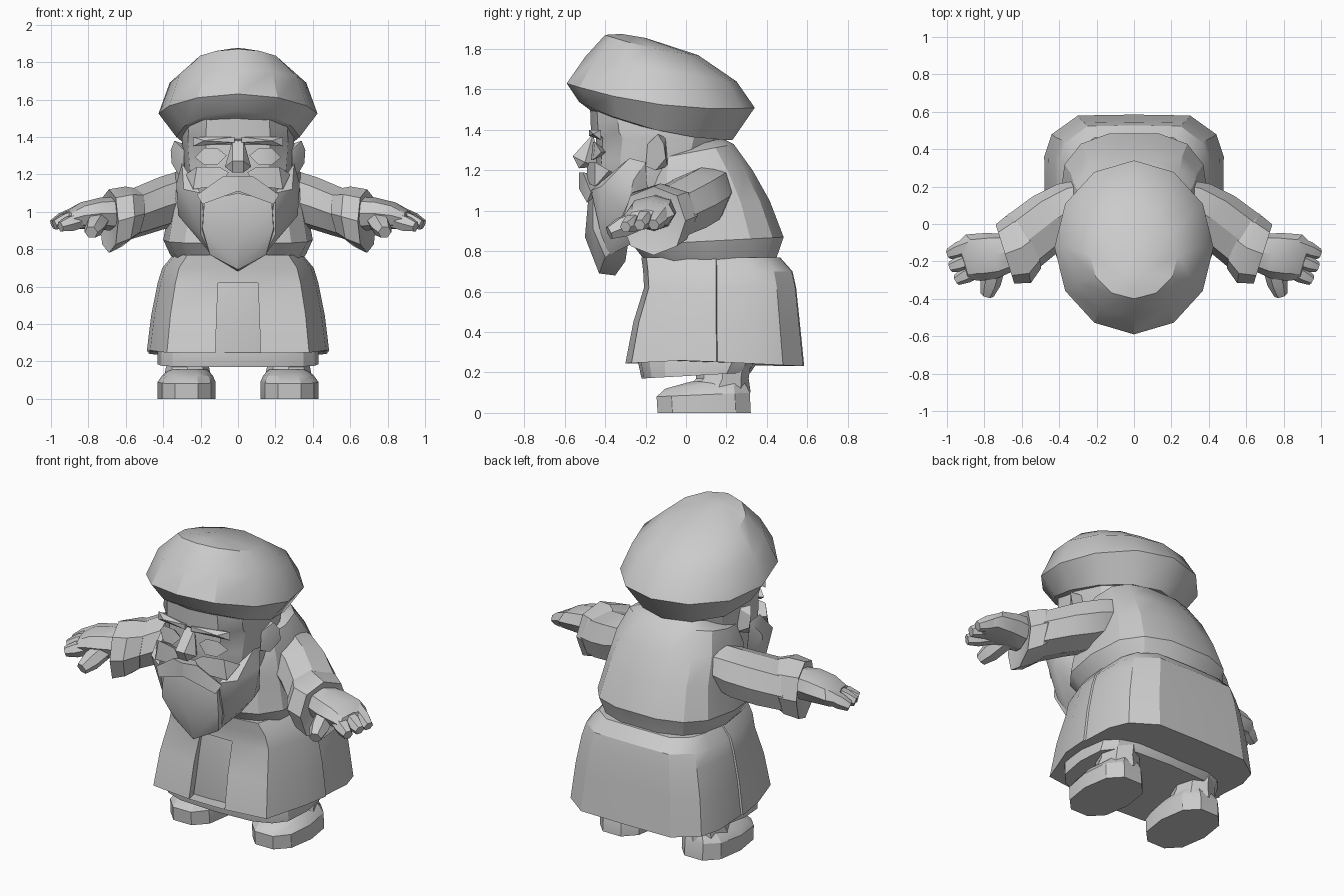
import bpy, bmesh, math
from mathutils import Vector

mat = bpy.data.materials.new("plain grey")
mat.diffuse_color = (0.6, 0.6, 0.6, 1)


def finish(name, bm, mirror=False):
    bmesh.ops.recalc_face_normals(bm, faces=bm.faces[:])
    me = bpy.data.meshes.new(name)
    bm.to_mesh(me)
    bm.free()
    me.materials.append(mat)
    ob = bpy.data.objects.new(name, me)
    bpy.context.collection.objects.link(ob)
    if mirror:
        ob.modifiers.new("mirror", 'MIRROR').use_mirror_merge = False
    bpy.ops.object.select_all(action='DESELECT')
    ob.select_set(True)
    bpy.context.view_layer.objects.active = ob
    bpy.ops.object.shade_smooth_by_angle(angle=math.radians(28))
    return ob


def loft(name, rings, n=10, power=1.0, mirror=False):
    """Rings are (centre, half axis u, half axis v, sag); power < 1 is boxier."""
    def sp(t):
        return 0 if abs(t) < 1e-6 else math.copysign(abs(t) ** power, t)
    bm = bmesh.new()
    rows = []
    for c, u, v, sag in rings:
        row = []
        for i in range(n):
            a = 2 * math.pi * i / n
            p = Vector(c) + Vector(u) * sp(math.cos(a)) + Vector(v) * sp(math.sin(a))
            p.z -= sag * math.cos(a) ** 2
            row.append(bm.verts.new(p))
        rows.append(row)
    for a, b in zip(rows, rows[1:]):
        for i in range(n):
            j = (i + 1) % n
            bm.faces.new((a[i], a[j], b[j], b[i]))
    bm.faces.new(rows[0])
    bm.faces.new(rows[-1])
    return finish(name, bm, mirror)


def level(zf, zb, yf, yb, rx, x=0, sag=0):
    """Ring from its front and back heights, front and back y, half width."""
    return ((x, (yf + yb) / 2, (zf + zb) / 2), (rx, 0, 0),
            (0, (yb - yf) / 2, (zb - zf) / 2), sag)


def hull(name, pts, mirror=True):
    bm = bmesh.new()
    for p in pts:
        bm.verts.new(p)
    res = bmesh.ops.convex_hull(bm, input=bm.verts[:])
    junk = {g for g in res["geom_interior"] + res["geom_unused"]
            if isinstance(g, bmesh.types.BMVert)}
    bmesh.ops.delete(bm, geom=list(junk), context='VERTS')
    bmesh.ops.dissolve_limit(bm, angle_limit=0.03, verts=bm.verts[:],
                             edges=bm.edges[:])
    return finish(name, bm, mirror)


# Hat: tilted, sagging rings with a folded-under brim
loft("hat", [level(1.48, 1.37, -0.45, 0.15, 0.27, sag=0.02),
             level(1.54, 1.35, -0.53, 0.23, 0.33, sag=0.045),
             level(1.63, 1.51, -0.59, 0.34, 0.425, sag=0.045),
             level(1.76, 1.64, -0.50, 0.25, 0.365, sag=0.01),
             level(1.87, 1.77, -0.40, 0.06, 0.235, sag=0.015),
             level(1.875, 1.855, -0.32, -0.20, 0.05)], n=12)

# Head with forehead band
loft("head", [level(1.0, 1.0, -0.40, 0.0, 0.24),
              level(1.15, 1.15, -0.44, 0.1, 0.28),
              level(1.25, 1.25, -0.45, 0.14, 0.29),
              level(1.36, 1.36, -0.445, 0.17, 0.30),
              level(1.39, 1.39, -0.47, 0.18, 0.30),
              level(1.52, 1.42, -0.475, 0.15, 0.29)], n=12, power=0.8)

# Face
hull("nose", [(s * x, y, z) for s in (1, -1) for x, y, z in
              [(0.03, -0.46, 1.38), (0.03, -0.56, 1.27), (0.07, -0.50, 1.24),
               (0.03, -0.53, 1.21), (0.02, -0.42, 1.22)]], False)
hull("brow", [(0.02, -0.48, 1.40), (0.02, -0.48, 1.37), (0.18, -0.46, 1.38),
              (0.24, -0.42, 1.35), (0.24, -0.42, 1.40), (0.02, -0.42, 1.39)])
hull("eye", [(0.06, -0.46, 1.30), (0.11, -0.46, 1.34), (0.18, -0.45, 1.34),
             (0.23, -0.42, 1.29), (0.18, -0.46, 1.25), (0.11, -0.47, 1.25),
             (0.15, -0.38, 1.29)])
hull("cheek", [(0.05, -0.49, 1.21), (0.1, -0.48, 1.24), (0.22, -0.45, 1.24),
               (0.28, -0.38, 1.20), (0.24, -0.45, 1.12), (0.1, -0.49, 1.14),
               (0.15, -0.35, 1.18)])
hull("ear", [(0.29, -0.19, 1.33), (0.34, -0.14, 1.38), (0.36, -0.11, 1.33),
             (0.355, -0.10, 1.26), (0.32, -0.15, 1.20), (0.29, -0.2, 1.22),
             (0.28, -0.10, 1.36), (0.28, -0.09, 1.22)])

# Beard and moustache
hull("moustache", [(0, -0.53, 1.19), (0, -0.53, 1.11), (0.19, -0.49, 1.04),
                   (0.22, -0.47, 1.09), (0.08, -0.51, 1.19), (0.1, -0.4, 1.1),
                   (0, -0.4, 1.17)])
hull("beard", [(s * x, y, z) for s in (1, -1) for x, y, z in
               [(0, -0.50, 0.87), (0.19, -0.46, 0.91), (0, -0.43, 0.69),
                (0, -0.35, 0.68), (0.15, -0.40, 0.77), (0.18, -0.46, 1.06),
                (0.2, -0.28, 0.88), (0, -0.48, 1.1), (0.1, -0.30, 0.75)]], False)
hull("side_whiskers", [(0.2, -0.47, 1.10), (0.29, -0.42, 1.12),
                       (0.33, -0.26, 1.15), (0.32, -0.30, 0.98),
                       (0.2, -0.42, 0.88), (0.15, -0.38, 0.78),
                       (0.30, -0.28, 1.26), (0.29, -0.20, 1.24),
                       (0.27, -0.18, 0.97), (0.2, -0.26, 0.84)])

# Torso: hunched back, pinched at the belt
loft("torso", [level(0.74, 0.74, -0.20, 0.45, 0.34),
               level(0.78, 0.77, -0.23, 0.455, 0.365),
               level(0.83, 0.87, -0.27, 0.49, 0.40),
               level(1.02, 1.05, -0.24, 0.42, 0.365),
               level(1.16, 1.20, -0.22, 0.335, 0.345),
               level(1.25, 1.33, -0.18, 0.24, 0.30),
               level(1.28, 1.36, -0.12, 0.18, 0.22)], n=14, power=0.72)


# Coat: skirt open at the front below a closed band
def coat():
    half = [(0.12, -0.30), (0.38, -0.27), (0.47, -0.02), (0.488, 0.15),
            (0.478, 0.155), (0.48, 0.36), (0.44, 0.48), (0.30, 0.58), (0, 0.585)]
    plan = half + [(-x, y) for x, y in half[-2::-1]]
    bm = bmesh.new()
    rows = []
    # height, width scale, front depth scale, back depth scale
    for z, sx, sf, sb in [(0.23, 1, 1, 1), (0.45, 0.95, 0.91, 0.95),
                          (0.62, 0.88, 0.79, 0.91), (0.70, 0.83, 0.80, 0.87),
                          (0.77, 0.71, 0.82, 0.73)]:
        rows.append([bm.verts.new((x * sx, 0.14 + (y - 0.14) * (sf if y < 0.14 else sb),
                                   z + (0.03 * (1 - abs(y) / 0.6) if z < 0.3 else 0)))
                     for x, y in plan])
    for k, (a, b) in enumerate(zip(rows, rows[1:])):
        for i in range(len(plan) - 1):
            bm.faces.new((a[i], a[i + 1], b[i + 1], b[i]))
        if k >= 2:
            bm.faces.new((a[-1], a[0], b[0], b[-1]))
    for r in (rows[0], rows[-1]):
        bm.faces.new(r)
    # Turned-in edges of the opening
    for k, s in ((0, 1), (-1, -1)):
        inner = [bm.verts.new(r[k].co + Vector((0.01 * s, 0.06, 0))) for r in rows[:3]]
        for m in range(2):
            bm.faces.new((rows[m][k], rows[m + 1][k], inner[m + 1], inner[m]))
    return finish("coat", bm)


coat()

# Robe under the coat, seen in the opening and below the hem
loft("robe", [level(0.17, 0.20, -0.22, 0.32, 0.43),
              level(0.24, 0.26, -0.235, 0.36, 0.43),
              level(0.64, 0.64, -0.19, 0.40, 0.34)], n=16, power=0.6)


# Arms, cuffs and hands
def arm_ring(x, y, z, w, h, ux=0.5, lean=0.25):
    return ((x, y, z), (ux * w, math.sqrt(1 - ux * ux) * w, 0),
            (-lean * h, 0.4 * lean * h, h), 0)


loft("sleeve", [arm_ring(0.24, 0.12, 1.10, 0.13, 0.13),
                arm_ring(0.33, 0.08, 1.07, 0.155, 0.155),
                arm_ring(0.46, 0.01, 1.03, 0.16, 0.155),
                arm_ring(0.60, -0.10, 0.98, 0.165, 0.145)],
     n=8, power=0.9, mirror=True)
loft("cuff", [arm_ring(0.56, -0.09, 0.99, 0.16, 0.135, 0.4, 0.1),
              arm_ring(0.61, -0.13, 0.975, 0.195, 0.16, 0.3, 0.05),
              arm_ring(0.69, -0.16, 0.95, 0.165, 0.17, 0.3, 0),
              arm_ring(0.675, -0.15, 0.96, 0.09, 0.10, 0.3, 0)],
     n=8, power=0.9, mirror=True)
loft("palm", [arm_ring(0.66, -0.15, 0.99, 0.10, 0.09, 0.3),
              arm_ring(0.76, -0.17, 0.99, 0.125, 0.085, 0.2),
              arm_ring(0.86, -0.18, 0.98, 0.13, 0.07, 0.3),
              arm_ring(0.92, -0.20, 0.96, 0.10, 0.045, 0.3)],
     n=8, power=0.9, mirror=True)


def finger(name, start, end, r):
    a, b = Vector(start), Vector(end)
    d = (b - a).normalized()
    u = d.cross(Vector((0, 0, 1))).normalized()
    v = u.cross(d)
    loft(name, [(a, u * r, v * r, 0), (a.lerp(b, 0.6), u * r, v * r, 0),
                (b, u * r * 0.65, v * r * 0.65, 0)], n=6, mirror=True)


finger("outer_finger", (0.86, -0.11, 0.99), (0.99, -0.16, 0.93), 0.045)
finger("middle_finger", (0.84, -0.18, 0.98), (0.98, -0.23, 0.93), 0.045)
finger("inner_finger", (0.82, -0.23, 0.96), (0.95, -0.30, 0.92), 0.045)
finger("thumb", (0.74, -0.22, 0.96), (0.785, -0.38, 0.89), 0.055)

# Shoes and ankles
loft("shoe", [level(0, 0, -0.15, 0.33, 0.155, 0.275),
              level(0.08, 0.10, -0.155, 0.325, 0.155, 0.275),
              level(0.12, 0.13, -0.11, 0.31, 0.135, 0.27),
              level(0.155, 0.16, 0.02, 0.29, 0.10, 0.265)],
     n=10, power=0.8, mirror=True)
loft("ankle", [level(0.10, 0.10, -0.02, 0.32, 0.13, 0.27),
               level(0.17, 0.17, 0.05, 0.31, 0.115, 0.27),
               level(0.30, 0.30, 0.05, 0.33, 0.11, 0.27)], n=8, mirror=True)
